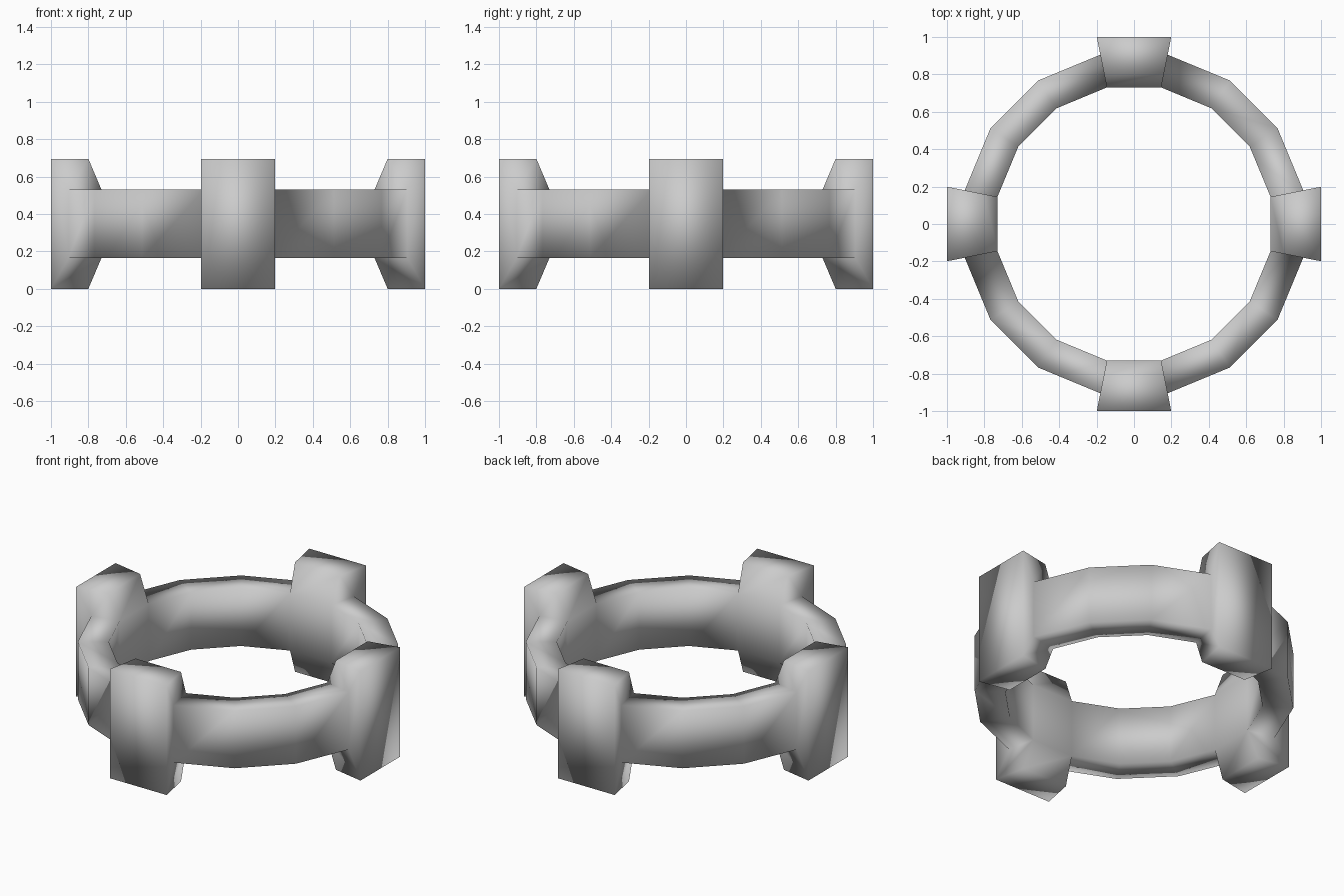
import bpy, bmesh, math

if "Cube" in bpy.data.objects:
    bpy.data.objects.remove(bpy.data.objects["Cube"])

SIDES = 16
STEP = 2 * math.pi / SIDES
# cross-sections as (distance to flat, z)
BAND = [(0.73, 0.165), (0.905, 0.165), (0.905, 0.53), (0.73, 0.53)]
LUG = [(0.80, 0.0), (1.0, 0.0), (1.0, 0.695), (0.80, 0.695)]

bm = bmesh.new()


def section(profile, angle):
    """Place a profile in the radial plane at the given angle."""
    k = 1 / math.cos(STEP / 2)
    return [bm.verts.new((r * k * math.cos(angle), r * k * math.sin(angle), z))
            for r, z in profile]


def bridge(a, b):
    for i in range(len(a)):
        j = (i + 1) % len(a)
        bm.faces.new((a[i], a[j], b[j], b[i]))


def lug_cap(band, lug):
    """Step between the band section and the larger lug section."""
    for i in range(3):
        bm.faces.new((band[i], lug[i], lug[i + 1], band[i + 1])
                     if i != 0 else (band[0], lug[0], lug[1], band[1]))


# ring band, with a lug on every fourth segment
rings = [section(BAND, (i - 0.5) * STEP) for i in range(SIDES)]
for i in range(SIDES):
    a, b = rings[i], rings[(i + 1) % SIDES]
    if i % 4:
        bridge(a, b)
        continue
    la = section(LUG, (i - 0.5) * STEP)
    lb = section(LUG, (i + 0.5) * STEP)
    bridge([a[0]] + la + [a[3]], [b[0]] + lb + [b[3]])
    # stepped side walls of the lug
    for band, lug in ((a, la), (b, lb)):
        bm.faces.new((band[0], lug[0], lug[1], band[1]))
        bm.faces.new((band[1], lug[1], lug[2], band[2]))
        bm.faces.new((band[2], lug[2], lug[3], band[3]))

bmesh.ops.recalc_face_normals(bm, faces=bm.faces)
for f in bm.faces:
    f.smooth = True
mesh = bpy.data.meshes.new("lugged_ring")
bm.to_mesh(mesh)
bm.free()
bpy.context.collection.objects.link(bpy.data.objects.new("lugged_ring", mesh))
